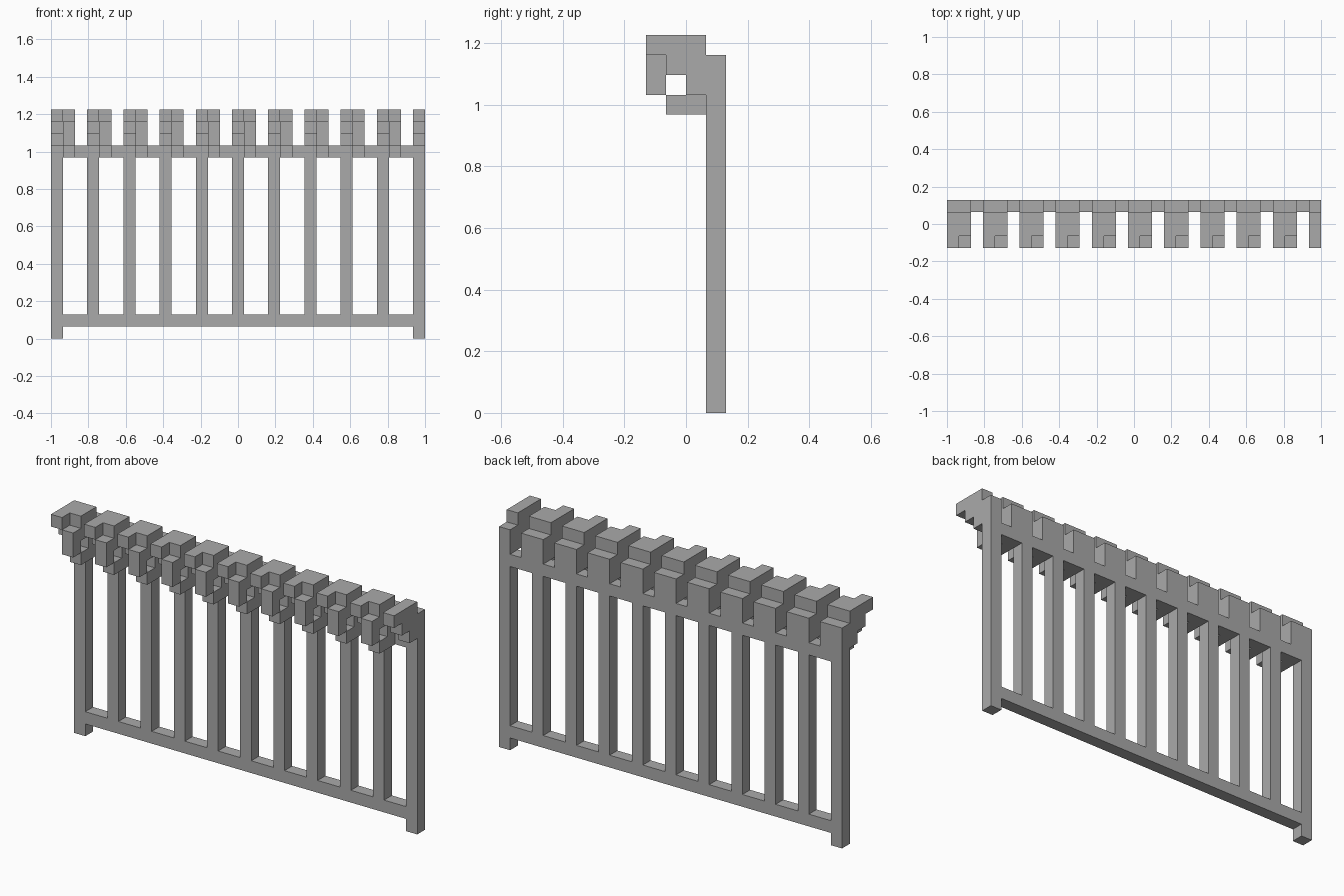
import bpy
import bmesh

# Remove the default cube only
cube = bpy.data.objects.get("Cube")
if cube:
    bpy.data.objects.remove(cube, do_unlink=True)

COLS, DEPTH, STEP = 31, 4, 3   # grid cells across, cells deep, post spacing
U = 2 / COLS                   # size of one cell

grey = bpy.data.materials.new("stone_grey")
grey.use_nodes = True
colour = (0.4, 0.4, 0.4, 1)
grey.diffuse_color = colour
grey.node_tree.nodes["Principled BSDF"].inputs["Base Color"].default_value = colour


def extrude_part(name, profile, col, width=1, count=1):
    """Extrude a (depth, height) profile along x, then repeat it at the post spacing."""
    bm = bmesh.new()
    x = (col - COLS / 2) * U
    verts = [bm.verts.new((x, (d - DEPTH / 2) * U, h * U)) for d, h in profile]
    face = bm.faces.new(verts)
    new = bmesh.ops.extrude_face_region(bm, geom=[face])["geom"]
    moved = [v for v in new if isinstance(v, bmesh.types.BMVert)]
    bmesh.ops.translate(bm, verts=moved, vec=(width * U, 0, 0))
    bmesh.ops.recalc_face_normals(bm, faces=bm.faces)
    mesh = bpy.data.meshes.new(name)
    bm.to_mesh(mesh)
    bm.free()
    mesh.materials.append(grey)
    obj = bpy.data.objects.new(name, mesh)
    bpy.context.collection.objects.link(obj)
    if count > 1:
        array = obj.modifiers.new("repeat", 'ARRAY')
        array.count = count
        array.use_relative_offset = False
        array.use_constant_offset = True
        array.constant_offset_displace = (STEP * U, 0, 0)
    return obj


def rect(d0, d1, h0, h1):
    return [(d0, h0), (d1, h0), (d1, h1), (d0, h1)]


def post_profile(foot):
    """Upright with a stepped bracket leaning out to the front at its top."""
    return [(3, foot), (4, foot), (4, 18), (3, 18), (3, 19), (0, 19),
            (0, 18), (1, 18), (1, 17), (2, 17), (2, 16), (3, 16)]


bays = (COLS - 1) // STEP

# Posts: the two ends reach the ground, the others stand on the lower rail
extrude_part("right_end_post", post_profile(0), 0)
extrude_part("left_end_post", post_profile(0), COLS - 1)
extrude_part("inner_posts", post_profile(1), STEP, count=bays - 1)

# Rails filling each bay between posts
extrude_part("lower_rail", rect(3, 4, 1, 2), 1, width=2, count=bays)
extrude_part("upper_rail", rect(3, 4, 15, 16), 1, width=2, count=bays)

# Curled crest beside each post, with a tooth below it
crest = [(2, 16), (4, 16), (4, 18), (3, 18), (3, 19), (1, 19),
         (1, 18), (0, 18), (0, 16), (1, 16), (1, 17), (2, 17)]
extrude_part("curled_crest", crest, 1, count=bays)
extrude_part("crest_tooth", rect(1, 3, 15, 16), 1, count=bays)
